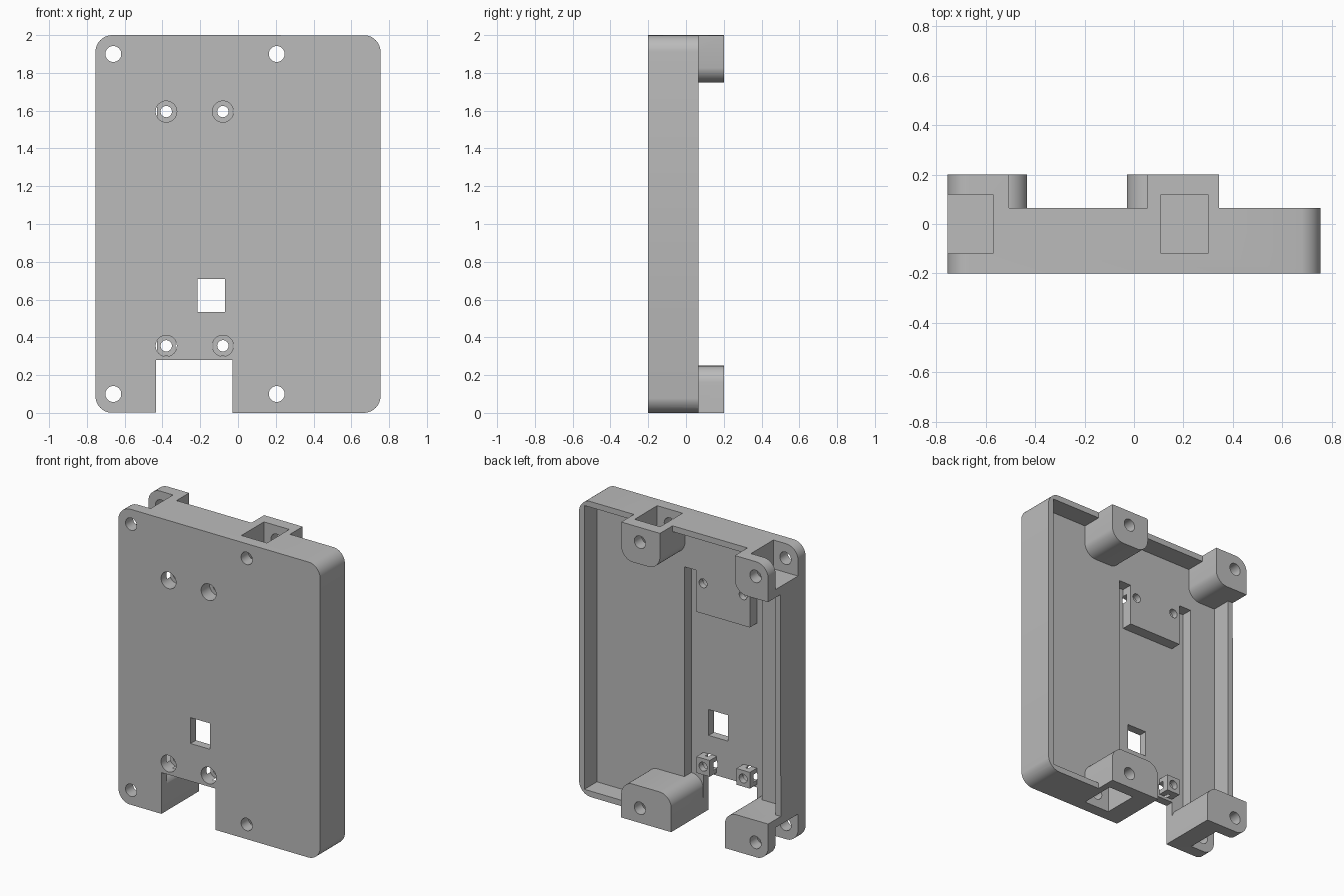
import bpy, bmesh, math

cube = bpy.data.objects.get("Cube")
if cube:
    bpy.data.objects.remove(cube, do_unlink=True)

grey = bpy.data.materials.new("plain_grey")
grey.use_nodes = True
GREY = (0.5, 0.5, 0.5, 1)
grey.diffuse_color = GREY
grey.node_tree.nodes["Principled BSDF"].inputs["Base Color"].default_value = GREY


def prism(name, x, z, y, r=0.0, steps=10):
    """Rounded rectangle in x and z, extruded along y."""
    pts = []
    corners = [(x[1], z[1], 1, 1), (x[0], z[1], -1, 1), (x[0], z[0], -1, -1), (x[1], z[0], 1, -1)]
    for i, (cx, cz, sx, sz) in enumerate(corners):
        for k in range(steps if r else 1):
            a = math.pi / 2 * (i + k / steps)
            pts.append((cx - sx * r + r * math.cos(a), cz - sz * r + r * math.sin(a)) if r else (cx, cz))
    bm = bmesh.new()
    face = bm.faces.new([bm.verts.new((px, y[0], pz)) for px, pz in pts])
    new = bmesh.ops.extrude_face_region(bm, geom=[face])["geom"]
    bmesh.ops.translate(bm, vec=(0, y[1] - y[0], 0), verts=[v for v in new if isinstance(v, bmesh.types.BMVert)])
    bmesh.ops.recalc_face_normals(bm, faces=bm.faces)
    mesh = bpy.data.meshes.new(name)
    bm.to_mesh(mesh)
    bm.free()
    mesh.materials.append(grey)
    ob = bpy.data.objects.new(name, mesh)
    bpy.context.collection.objects.link(ob)
    return ob


def round_bar(name, cx, cz, r, y):
    return prism(name, (cx - r, cx + r), (cz - r, cz + r), y, r)


def combine(target, tool, operation="DIFFERENCE"):
    mod = target.modifiers.new("combine", "BOOLEAN")
    mod.operation, mod.solver, mod.object = operation, "EXACT", tool
    bpy.context.view_layer.objects.active = target
    bpy.ops.object.modifier_apply(modifier=mod.name)
    bpy.data.objects.remove(tool, do_unlink=True)


FRONT, RIM, BACK = -0.2, 0.065, 0.2
FLOOR, CHANNEL = -0.068, -0.143
MOUNT_X, CORNER_Z = (-0.66, 0.205), (0.1, 1.9)
SCREW_X, SCREW_Z = (-0.38, -0.08), (0.355, 1.595)

# Deep channel, leaving the upper screw pad and two small lower bosses
channel = prism("channel_space", (-0.52, 0.06), (0.1, 1.67), (CHANNEL, -0.03))
combine(channel, prism("screw_pad", (-0.43, -0.03), (1.39, 1.8), (-0.3, 0.1)))
for sx in SCREW_X:
    combine(channel, prism("screw_boss", (sx - 0.05, sx + 0.05), (0.3, 0.41), (-0.3, 0.1)))

# Hollow behind the panel, leaving the four mounting posts
space = prism("cavity_space", (-0.715, 0.715), (0.04, 1.96), (FLOOR, 0.1))
combine(space, prism("rear_space", (-1.2, 1.2), (-0.4, 2.4), (RIM, 0.4)), "UNION")
combine(space, channel, "UNION")
for post_x, post_z in [((-1, -0.505), (1.75, 2.7)), ((0.055, 0.345), (1.75, 2.7)),
                       ((-1, -0.43), (-0.7, 0.25)), ((-0.03, 0.345), (-0.7, 0.25))]:
    combine(space, prism("mounting_post", post_x, post_z, (-0.5, 0.6), 0.09))

# Panel with rounded corners
panel = prism("mounting_panel", (-0.755, 0.755), (0, 2), (FRONT, BACK), 0.09)
combine(panel, space)

# Pockets in the posts, open to the top or bottom and to the side
for pocket_x in [(-1, -0.57), (0.11, 0.3)]:
    for pocket_z in [(-0.2, 0.195), (1.805, 2.2)]:
        combine(panel, prism("post_pocket", pocket_x, pocket_z, (-0.12, 0.12)))

# Bottom cutout and small window
combine(panel, prism("bottom_cutout", (-0.433, -0.029), (-0.2, 0.28), (-0.5, 0.5)))
combine(panel, prism("window", (-0.215, -0.07), (0.535, 0.71), (-0.5, 0.5)))

# Mounting holes, then counterbored screw holes
for mx in MOUNT_X:
    for cz in CORNER_Z:
        combine(panel, round_bar("mounting_hole", mx, cz, 0.042, (-0.5, 0.5)))
for sx in SCREW_X:
    for sz in SCREW_Z:
        combine(panel, round_bar("screw_hole", sx, sz, 0.03, (-0.5, 0.5)))
        combine(panel, round_bar("counterbore", sx, sz, 0.056, (-0.5, -0.11)))

bpy.ops.object.select_all(action="DESELECT")
panel.select_set(True)
bpy.context.view_layer.objects.active = panel
bpy.ops.object.shade_smooth_by_angle(angle=math.radians(30))
